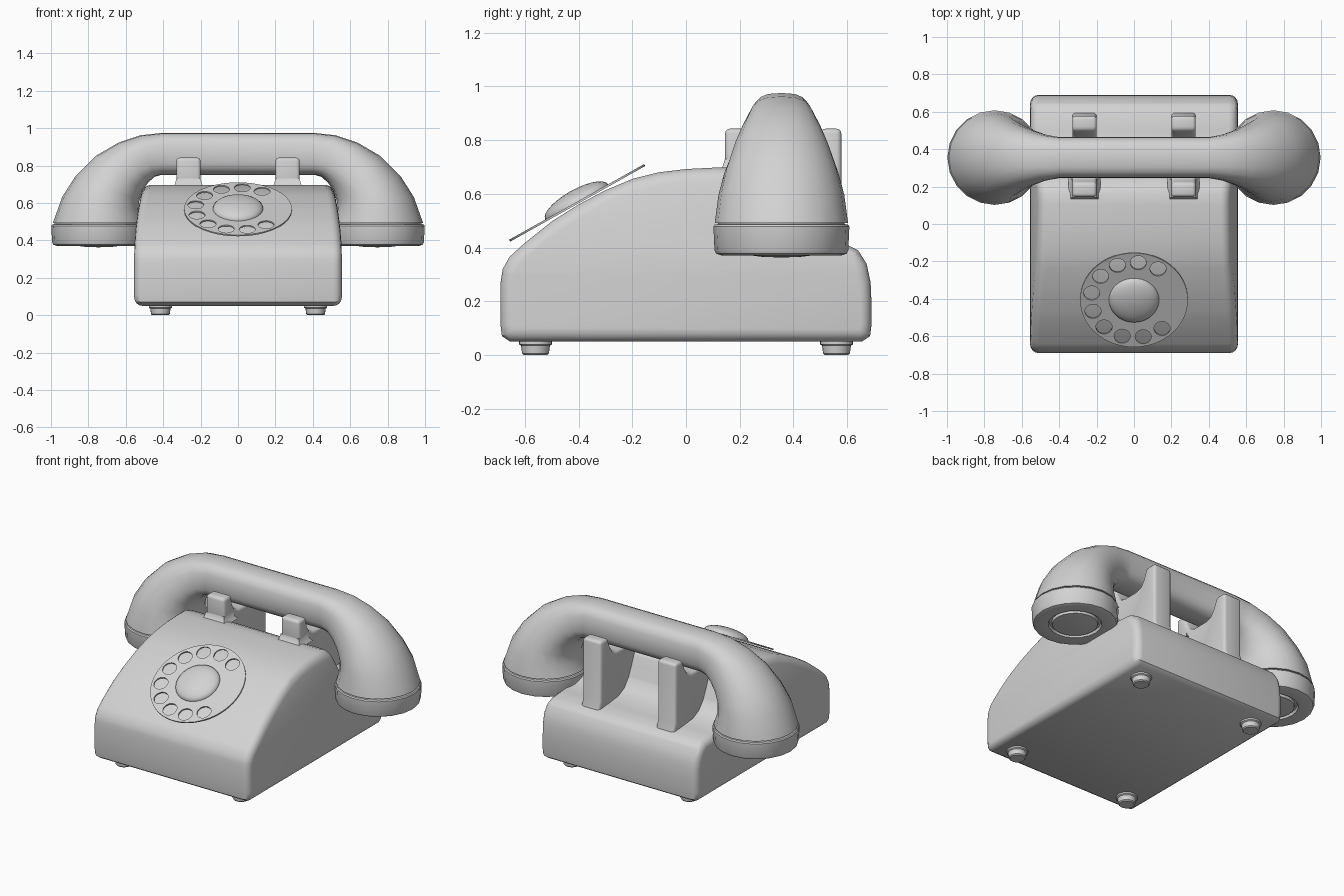
import bpy, bmesh, math
from mathutils import Vector, Matrix

if "Cube" in bpy.data.objects:
    bpy.data.objects.remove(bpy.data.objects["Cube"])

grey = bpy.data.materials.new("light_grey")
grey.diffuse_color = (0.65, 0.65, 0.65, 1)
grey.use_nodes = True
grey.node_tree.nodes["Principled BSDF"].inputs["Base Color"].default_value = grey.diffuse_color


def finish(bm, name, angle=35, bevel=0):
    bmesh.ops.recalc_face_normals(bm, faces=bm.faces)
    me = bpy.data.meshes.new(name)
    bm.to_mesh(me)
    bm.free()
    ob = bpy.data.objects.new(name, me)
    bpy.context.collection.objects.link(ob)
    me.materials.append(grey)
    bpy.ops.object.select_all(action='DESELECT')
    ob.select_set(True)
    bpy.context.view_layer.objects.active = ob
    if bevel:
        m = ob.modifiers.new("bevel", 'BEVEL')
        m.width, m.segments, m.limit_method = bevel, 3, 'ANGLE'
        m.angle_limit = math.radians(40)
        bpy.ops.object.modifier_apply(modifier=m.name)
    bpy.ops.object.shade_smooth_by_angle(angle=math.radians(angle))
    return ob


def loft(rings):
    """Skin closed rings of points and cap both ends."""
    bm = bmesh.new()
    vs = [[bm.verts.new(p) for p in r] for r in rings]
    n = len(vs[0])
    for a, b in zip(vs, vs[1:]):
        for i in range(n):
            bm.faces.new((a[i], a[(i + 1) % n], b[(i + 1) % n], b[i]))
    bm.faces.new(vs[0])
    bm.faces.new(vs[-1])
    return bm


def lathe(profile, n, name, matrix, angle=35):
    """Turn (radius, height) points around z, then place."""
    bm = loft([[(r * math.cos(2 * math.pi * i / n), r * math.sin(2 * math.pi * i / n), z)
                for i in range(n)] for r, z in profile])
    bm.transform(matrix)
    return finish(bm, name, angle)


# Body: side profile (y, z) with rounded rims, narrowing towards the top
prof = [(-.655, .05), (-.685, .07), (-.69, .11), (-.69, .27), (-.682, .32), (-.657, .365),
        (-.6, .417), (-.5, .497), (-.4, .56), (-.3, .613), (-.2, .655), (-.1, .68),
        (0, .692), (.1, .697), (.16, .697), (.205, .68), (.24, .64), (.265, .58),
        (.295, .515), (.34, .46), (.4, .432), (.5, .422), (.59, .415), (.64, .39),
        (.672, .34), (.687, .27), (.69, .2), (.69, .11), (.685, .07), (.655, .05)]


def inset(pts, d):
    out = []
    for i, p in enumerate(pts):
        p = Vector(p)
        e1 = (p - Vector(pts[i - 1])).normalized()
        e2 = (Vector(pts[(i + 1) % len(pts)]) - p).normalized()
        n1, n2 = Vector((e1.y, -e1.x)), Vector((e2.y, -e2.x))
        out.append(p + (n1 + n2) / (1 + n1.dot(n2)) * d)
    return out


W, R = .555, .045
half = []
for k in range(5):
    a = k * math.pi / 8
    half.append((W - R + R * math.sin(a), inset(prof, R * (1 - math.cos(a)))))
rings = [[(-x, p.x, p.y) for p in r] for x, r in reversed(half)]
rings += [[(x, p.x, p.y) for p in r] for x, r in half]
bm = loft(rings)
for z in (.3, .38, .45, .52, .58, .64):
    bmesh.ops.bisect_plane(bm, geom=bm.verts[:] + bm.edges[:] + bm.faces[:],
                           plane_co=(0, 0, z), plane_no=(0, 0, 1))
for v in bm.verts:
    v.co.x *= 1 - .09 * max(0, (v.co.z - .3) / .4) ** 2
finish(bm, "body", 40)

# Feet
for x in (-.415, .415):
    for y in (-.56, .56):
        lathe([(.044, 0), (.05, .006), (.054, .035), (.062, .04), (.062, .055)], 20, "foot",
              Matrix.Translation((x, y, 0)))

# Cradle: two U-shaped supports
u = [(.145, .6), (.145, .842), (.222, .842), (.236, .775), (.262, .738), (.3, .725),
     (.41, .725), (.448, .738), (.474, .775), (.502, .842), (.578, .842), (.578, .46),
     (.6, .40), (.3, .40)]
for s in (-1, 1):
    bm = loft([[(s * .265 + dx, y, z) for y, z in u] for dx in (-.065, .065)])
    finish(bm, "cradle_support", 40, .018)
    # flared collar where the support leaves the body
    bm = loft([[(s * .265 + sx * w, .19 + sy * d, z) for sx, sy in
                ((-1, -1), (1, -1), (1, 1), (-1, 1))]
               for w, d, z in ((.085, .07, .685), (.072, .054, .7), (.065, .045, .73))])
    finish(bm, "cradle_collar", 40)

# Handset: outer x, z, inner x, z, half depth, squareness
st = [(.4, .975, .41, .75, .11, 3), (.52, .962, .445, .74, .125, 2.7),
      (.64, .922, .48, .71, .15, 2.4), (.76, .852, .51, .665, .18, 2.2),
      (.87, .742, .528, .61, .213, 2), (.94, .632, .528, .56, .234, 2),
      (.99, .492, .5, .492, .248, 2)]
N, CY = 20, .355


def section(s, row):
    ox, oz, ix, iz, hw, e = row
    pts = []
    for i in range(N):
        t = 2 * math.pi * i / N
        c, q = [math.copysign(abs(f) ** (2 / e), f) for f in (math.cos(t), math.sin(t))]
        pts.append((s * ((ox + ix) / 2 + c * (ox - ix) / 2), CY + q * hw,
                    (oz + iz) / 2 + c * (oz - iz) / 2))
    return pts


finish(loft([section(-1, r) for r in reversed(st)] + [section(1, r) for r in st]), "handset", 50)

# Ear and mouth caps with a recessed ring and slightly domed centre
cap = [(.004, .363), (.07, .365), (.132, .373), (.136, .39), (.15, .39), (.156, .374),
       (.225, .371), (.243, .377), (.249, .39), (.253, .478), (.248, .485), (.235, .487),
       (.235, .5)]
for s in (-1, 1):
    lathe(cap, N, "handset_cap", Matrix.Translation((s * .745, CY, 0)))

# Dial: tilted thin disc with ten finger holes and a domed centre
tilt = Matrix.Translation((0, -.405, .566)) @ Matrix.Rotation(math.radians(29.25), 4, 'X')
cu = bpy.data.curves.new("dial_curve", 'CURVE')
cu.dimensions, cu.fill_mode, cu.extrude = '2D', 'BOTH', .004


def circle(cx, cy, r, n):
    sp = cu.splines.new('POLY')
    sp.points.add(n - 1)
    sp.use_cyclic_u = True
    for i, p in enumerate(sp.points):
        t = 2 * math.pi * i / n
        p.co = (cx + r * math.cos(t), cy + r * math.sin(t), 0, 1)


circle(0, 0, .288, 64)
for i in range(10):
    t = math.radians(56 + 28.3 * i)
    circle(.23 * math.cos(t), .23 * math.sin(t), .043, 24)
tmp = bpy.data.objects.new("dial_helper", cu)
bpy.context.collection.objects.link(tmp)
bpy.context.view_layer.update()
me = bpy.data.meshes.new_from_object(tmp.evaluated_get(bpy.context.evaluated_depsgraph_get()))
bpy.data.objects.remove(tmp)
bm = bmesh.new()
bm.from_mesh(me)
bmesh.ops.remove_doubles(bm, verts=bm.verts, dist=.0001)
bm.transform(tilt)
finish(bm, "dial", 30)

dome = [(.134, -.004)]
for k in range(8):
    a = k * math.pi / 2 / 7.05
    dome.append((.134 * math.cos(a), .004 + .046 * math.sin(a)))
lathe(dome, 40, "dial_centre", tilt)
